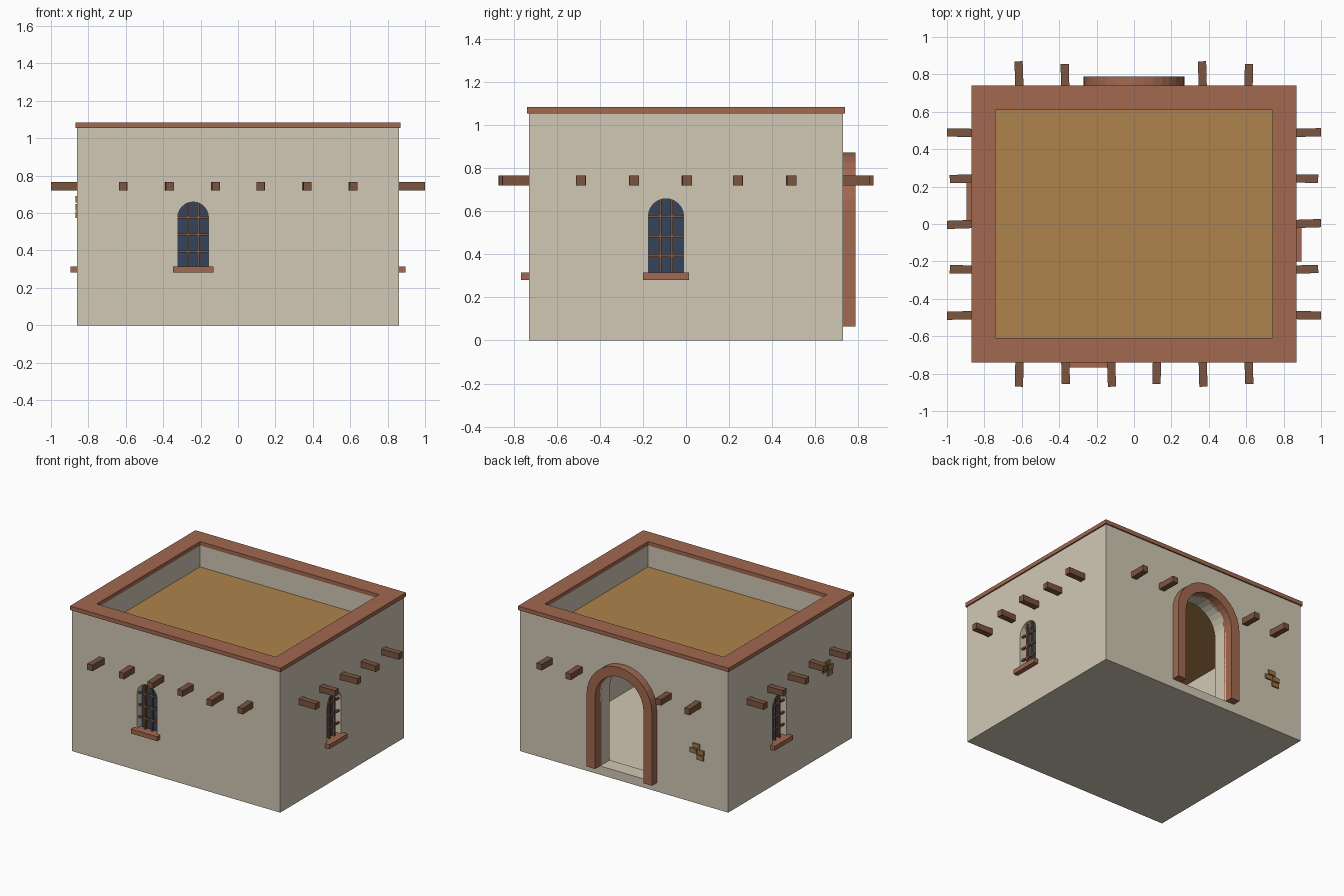
import bpy, bmesh, math
from mathutils import Matrix, Vector

if "Cube" in bpy.data.objects:
    bpy.data.objects.remove(bpy.data.objects["Cube"])


def material(name, rgb):
    m = bpy.data.materials.new(name)
    m.diffuse_color = (*rgb, 1)
    m.use_nodes = True
    m.node_tree.nodes["Principled BSDF"].inputs["Base Color"].default_value = m.diffuse_color
    return m


PLASTER = material("plaster", (.64, .58, .46))
CLAY = material("clay", (.36, .14, .08))
WOOD = material("wood", (.20, .09, .05))
EARTH = material("earth", (.42, .23, .075))
BRICK = material("brick", (.32, .18, .06))
GLASS = material("glass", (.035, .06, .11))

HX, HY = .86, .73          # half size of the walls
# wall name -> (turn about z, distance from centre); local -y points outward
SIDES = {"front": (0, HY), "right": (90, HX), "back": (180, HY), "left": (-90, HX)}


def on_wall(side):
    turn, dist = SIDES[side]
    return Matrix.Rotation(math.radians(turn), 4, 'Z') @ Matrix.Translation((0, -dist, 0))


def finish(name, bm, mat, matrix=Matrix()):
    bmesh.ops.recalc_face_normals(bm, faces=bm.faces)
    bm.transform(matrix)
    me = bpy.data.meshes.new(name)
    bm.to_mesh(me)
    bm.free()
    ob = bpy.data.objects.new(name, me)
    bpy.context.collection.objects.link(ob)
    if mat:
        me.materials.append(mat)
    return ob


def box(name, lo, hi, mat, matrix=Matrix()):
    lo, hi = Vector(lo), Vector(hi)
    bm = bmesh.new()
    bmesh.ops.create_cube(bm, size=1)
    bm.transform(Matrix.Translation((lo + hi) / 2) @ Matrix.Diagonal((*(hi - lo), 1)))
    return finish(name, bm, mat, matrix)


def sweep(name, sections, closed, mat, matrix=Matrix()):
    """Join equal cross-sections into a solid, as a ring or with end caps."""
    bm = bmesh.new()
    rows = [[bm.verts.new(p) for p in s] for s in sections]
    n = len(rows[0])
    for i in range(len(rows) if closed else len(rows) - 1):
        a, b = rows[i], rows[(i + 1) % len(rows)]
        for j in range(n):
            k = (j + 1) % n
            bm.faces.new((a[j], a[k], b[k], b[j]))
    if not closed:
        bm.faces.new(rows[0])
        bm.faces.new(rows[-1])
    return finish(name, bm, mat, matrix)


def arch(r, base, spring, u=0, n=16):
    """Outline of a round-headed opening as (u, z) points."""
    pts = [(u + r * math.cos(math.pi * i / n), spring + r * math.sin(math.pi * i / n))
           for i in range(n + 1)]
    return [(u + r, base)] + pts + [(u - r, base)]


def arch_prism(name, outline, y0, y1, mat, matrix):
    return sweep(name, [[(u, y, z) for u, z in outline] for y in (y0, y1)], False, mat, matrix)


# hollow walls, opened by cutters
walls = box("walls", (-HX, -HY, 0), (HX, HY, 1.057), PLASTER)


def cut(cutter):
    cutter.hide_render = True
    cutter.display_type = 'WIRE'
    m = walls.modifiers.new(cutter.name, 'BOOLEAN')
    m.operation, m.solver, m.object = 'DIFFERENCE', 'EXACT', cutter


cut(box("room_cutter", (-.745, -.615, .06), (.745, .615, 1.5), None))

# roof deck and parapet cap
box("roof_deck", (-.75, -.62, .865), (.75, .62, .893), EARTH)
cap = [[(sx * (.87 - w), sy * (.74 - w), z)
        for w, z in ((0, 1.055), (0, 1.085), (.13, 1.085), (.13, 1.055))]
       for sx, sy in ((-1, -1), (1, -1), (1, 1), (-1, 1))]
sweep("parapet_cap", cap, True, CLAY)

# doorway with raised arch surround
back = on_wall("back")
cut(arch_prism("door_cutter", arch(.2, .065, .605), -.2, .2, None, back))
surround = [[(*p, q) for p, q in (((a, -.058), b), ((a, .02), b), ((c, .02), d), ((c, -.058), d))]
            for (a, b), (c, d) in zip(arch(.27, .065, .605), arch(.2, .065, .605))]
sweep("door_surround", surround, False, CLAY, back)

# windows: opening, glass, bars and sill
for side, u in (("front", -.24), ("right", -.093), ("left", -.125)):
    M = on_wall(side)
    r, base, spring = .082, .3, .577
    cut(arch_prism(side + "_window_cutter", arch(r, base, spring, u, 12), -.1, .2, None, M))
    arch_prism(side + "_window_glass", arch(r + .004, base, spring, u, 12), .055, .07, GLASS, M)
    for i, s in enumerate((-1, 1)):
        x = u + s * .0275
        box(f"{side}_window_upright_{i}", (x - .006, .014, base), (x + .006, .028, .655), WOOD, M)
    for i, z in enumerate((.395, .485, .577)):
        box(f"{side}_window_crossbar_{i}", (u - r, .014, z - .006), (u + r, .028, z + .006), WOOD, M)
    box(side + "_window_sill", (u - .108, -.036, .282), (u + .108, .04, .315), CLAY, M)

# projecting roof beams, alternating in length and slightly askew
for side in SIDES:
    M = on_wall(side)
    count, pitch = (6, .245) if side in ("front", "back") else (5, .2435)
    for i in range(count):
        u = (i - (count - 1) / 2) * pitch
        if side == "back" and abs(u) < .3:
            continue
        step = i if side != "back" else i + 1
        reach = .14 if step % 2 == 0 else .125
        skew = Matrix.Rotation(math.radians((-1, 1.5, 2)[i % 3]), 4, 'Z')
        box(f"{side}_beam_{i}", (-.022, -reach, .721), (.022, .06, .766), WOOD,
            M @ Matrix.Translation((u, 0, 0)) @ skew)

# patches of exposed brick
for side, u, z in (("back", .605, .39), ("left", .437, .632)):
    M = on_wall(side)
    for i, (du, row) in enumerate(((-.005, 1), (-.031, 0), (.031, 0), (.026, -1))):
        x, h = u + du, z + row * .041
        box(f"{side}_brick_{i}", (x - .028, -.01, h - .017), (x + .028, .02, h + .017), BRICK, M)
